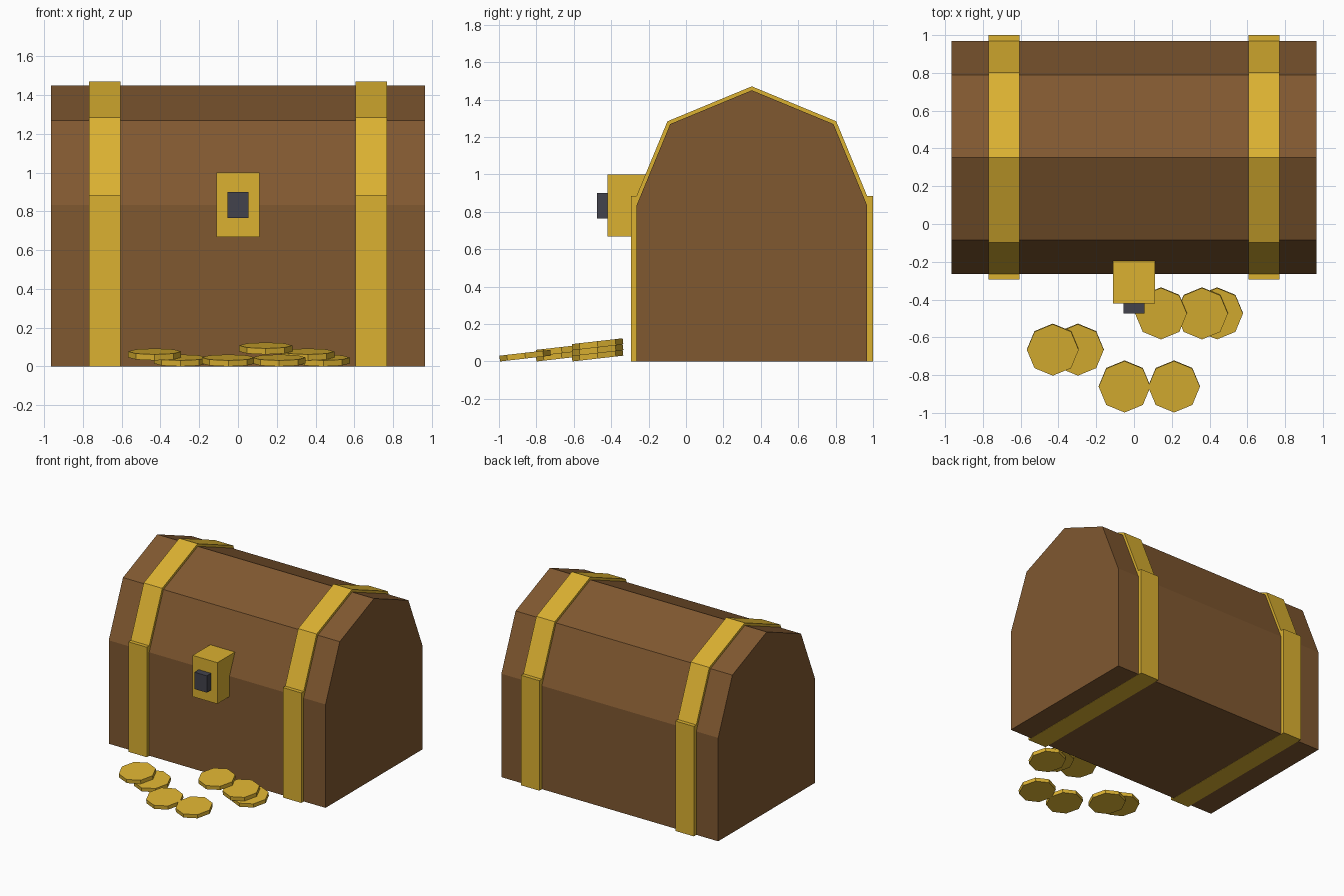
import bpy, bmesh, math
from mathutils import Matrix

if "Cube" in bpy.data.objects:
    bpy.data.objects.remove(bpy.data.objects["Cube"])


def material(name, rgb):
    lin = [(c / 255 / 12.92) if c / 255 < 0.04045 else ((c / 255 + 0.055) / 1.055) ** 2.4 for c in rgb]
    m = bpy.data.materials.new(name)
    m.diffuse_color = (*lin, 1)
    m.use_nodes = True
    m.node_tree.nodes["Principled BSDF"].inputs["Base Color"].default_value = m.diffuse_color
    return m


WOOD = material("brown wood", (128, 88, 48))
GOLD = material("gold", (219, 177, 49))
DARK = material("dark iron", (66, 66, 76))


def finish(name, bm, mat):
    bmesh.ops.recalc_face_normals(bm, faces=bm.faces)
    me = bpy.data.meshes.new(name)
    bm.to_mesh(me)
    bm.free()
    me.materials.append(mat)
    ob = bpy.data.objects.new(name, me)
    bpy.context.collection.objects.link(ob)
    return ob


def prism(name, profile, x0, x1, mat):
    """Extrude a (y, z) outline along x."""
    bm = bmesh.new()
    face = bm.faces.new([bm.verts.new((x0, y, z)) for y, z in profile])
    ext = bmesh.ops.extrude_face_region(bm, geom=[face])
    verts = [v for v in ext["geom"] if isinstance(v, bmesh.types.BMVert)]
    bmesh.ops.translate(bm, verts=verts, vec=(x1 - x0, 0, 0))
    return finish(name, bm, mat)


def box(name, x, y, z, mat):
    return prism(name, [(y[0], z[0]), (y[1], z[0]), (y[1], z[1]), (y[0], z[1])], x[0], x[1], mat)


def arch(radius):
    """Half octagon outline of the lid."""
    return [(0.352 + radius * math.cos(i * math.pi / 4),
             0.833 + radius * math.sin(i * math.pi / 4)) for i in range(5)]


# Chest body and faceted lid
box("chest_body", (-0.965, 0.965), (-0.265, 0.969), (0.001, 0.833), WOOD)
prism("lid", arch(0.617), -0.965, 0.965, WOOD)

# Metal bands around the body and over the lid
for side, x0 in (("left", -0.77), ("right", 0.605)):
    x1 = x0 + 0.165
    # body band stops under the lid, with upright straps front and back
    box(side + "_body_band", (x0, x1), (-0.295, 1.0), (0, 0.885), GOLD)
    prism(side + "_lid_band", arch(0.638), x0, x1, GOLD)

# Lock plate and keyhole block
box("lock", (-0.11, 0.11), (-0.42, -0.15), (0.668, 1.0), GOLD)
box("keyhole", (-0.055, 0.055), (-0.475, -0.41), (0.765, 0.9), DARK)

# Octagonal coins, tilted up toward the chest: x, y, stack level
COINS = [(-0.43, -0.665, 1), (-0.297, -0.665, 0), (-0.05, -0.86, 0), (0.212, -0.86, 0),
         (0.143, -0.473, 2), (0.36, -0.473, 1), (0.44, -0.473, 0)]
for i, (x, y, level) in enumerate(COINS):
    bm = bmesh.new()
    bmesh.ops.create_cone(bm, cap_ends=True, segments=8, radius1=0.137, radius2=0.137, depth=0.031)
    place = Matrix.Translation((x, y, 0.031 + 0.031 * level)) @ Matrix.Rotation(math.radians(6.5), 4, "X")
    bmesh.ops.transform(bm, matrix=place, verts=bm.verts)
    finish(f"coin_{i + 1}", bm, GOLD)
